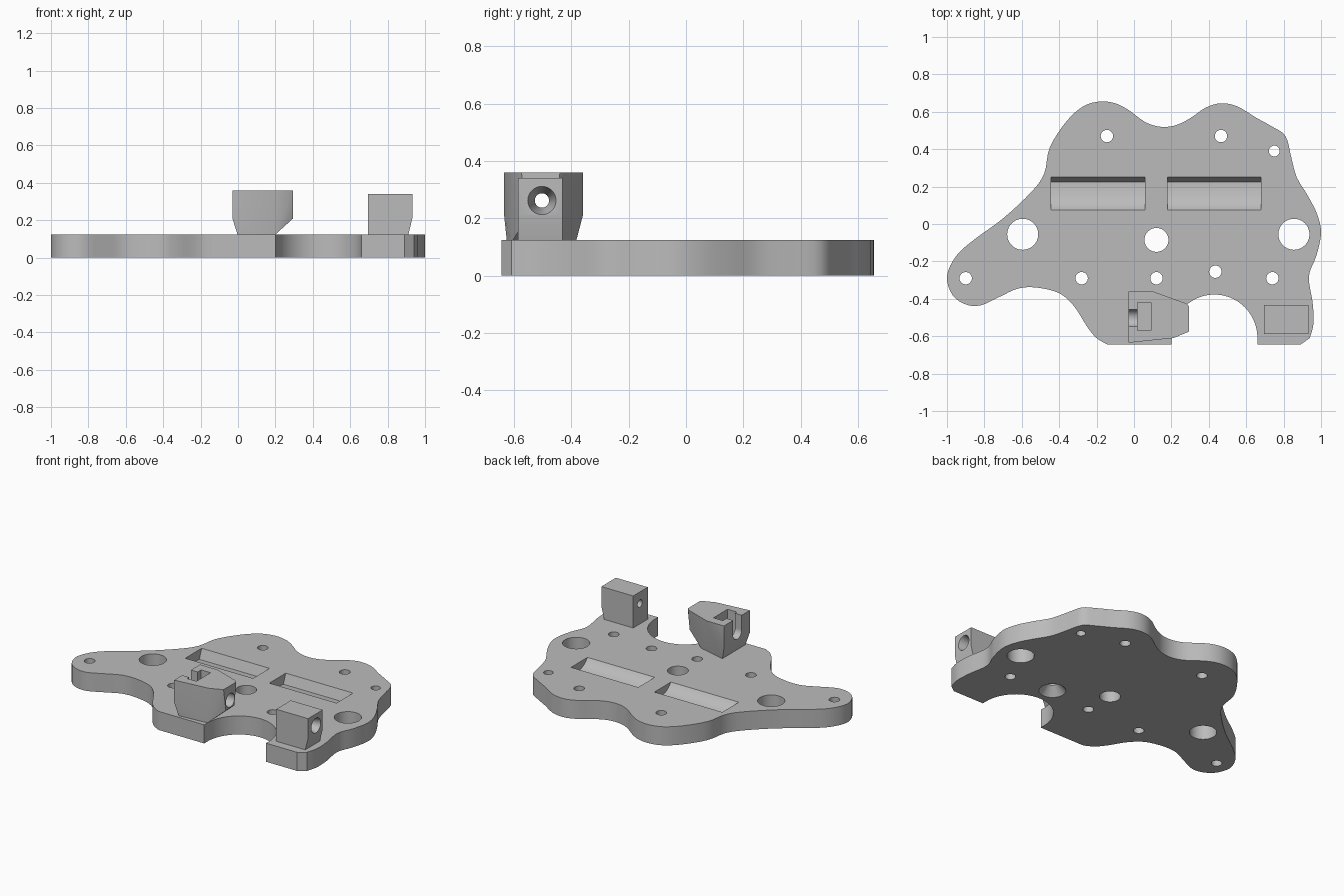
import bpy, bmesh, math
from mathutils import Matrix, Vector

if "Cube" in bpy.data.objects:
    bpy.data.objects.remove(bpy.data.objects["Cube"])

grey = bpy.data.materials.new("plain_grey")
grey.use_nodes = True
grey.diffuse_color = (0.5, 0.5, 0.5, 1)
grey.node_tree.nodes["Principled BSDF"].inputs["Base Color"].default_value = (0.5, 0.5, 0.5, 1)


def finish(bm, name):
    """Turn a bmesh into a linked object with consistent normals."""
    bmesh.ops.recalc_face_normals(bm, faces=bm.faces)
    mesh = bpy.data.meshes.new(name)
    bm.to_mesh(mesh)
    bm.free()
    mesh.materials.append(grey)
    obj = bpy.data.objects.new(name, mesh)
    bpy.context.collection.objects.link(obj)
    return obj


def prism(name, points, depth):
    """Extrude a closed loop of 3D points along a vector."""
    bm = bmesh.new()
    face = bm.faces.new([bm.verts.new(p) for p in points])
    new = bmesh.ops.extrude_face_region(bm, geom=[face])["geom"]
    bmesh.ops.translate(bm, vec=depth, verts=[v for v in new if isinstance(v, bmesh.types.BMVert)])
    return finish(bm, name)


def box(low, high):
    (a, b, c), (d, e, f) = low, high
    return prism("cutter", [(a, b, c), (d, b, c), (d, e, c), (a, e, c)], (0, 0, f - c))


def round_cutter(start, end, r1, r2):
    """Cylinder or cone running between two points."""
    start, end = Vector(start), Vector(end)
    axis = end - start
    bm = bmesh.new()
    turn = axis.to_track_quat("Z", "Y").to_matrix().to_4x4()
    bmesh.ops.create_cone(bm, cap_ends=True, segments=40, radius1=r1, radius2=r2,
                          depth=axis.length, matrix=Matrix.Translation((start + end) / 2) @ turn)
    return finish(bm, "cutter")


def cut(obj, cutters):
    """Subtract each cutter in turn and discard it."""
    bpy.context.view_layer.objects.active = obj
    for c in cutters:
        c.hide_render = True
        mod = obj.modifiers.new("cut", "BOOLEAN")
        mod.operation, mod.solver, mod.object = "DIFFERENCE", "EXACT", c
        bpy.ops.object.modifier_apply(modifier=mod.name)
        bpy.data.objects.remove(c)


def smooth(obj):
    bpy.ops.object.select_all(action="DESELECT")
    obj.select_set(True)
    bpy.context.view_layer.objects.active = obj
    bpy.ops.object.shade_smooth_by_angle(angle=math.radians(25))


def spline(pts, steps=4):
    """Catmull-Rom curve through the points, ends included."""
    pts = [Vector(p) for p in pts]
    out = []
    for i in range(len(pts) - 1):
        p0, p1, p2 = pts[max(i - 1, 0)], pts[i], pts[i + 1]
        p3 = pts[min(i + 2, len(pts) - 1)]
        for s in range(steps):
            t = s / steps
            out.append((p1 * 2 + (p2 - p0) * t + (p0 * 2 - p1 * 5 + p2 * 4 - p3) * t * t
                        + (p1 * 3 - p0 - p2 * 3 + p3) * t ** 3) / 2)
    return out + [pts[-1]]


# Base plate: flowing outer edge, flat front edges and a round front notch
TOP, FRONT = 0.125, -0.645
edge = [(.94, -.61), (.96, -.53), (.955, -.42), (.935, -.28), (.975, -.17), (1, -.05),
        (.98, .05), (.93, .15), (.87, .25), (.84, .36), (.81, .47), (.74, .52), (.65, .57),
        (.55, .63), (.46, .645), (.38, .62), (.3, .565), (.22, .527), (.14, .52), (.06, .545),
        (-.03, .61), (-.1, .645), (-.18, .655), (-.27, .63), (-.36, .55), (-.45, .41),
        (-.48, .27), (-.55, .17), (-.7, .03), (-.85, -.08), (-.95, -.17), (-1, -.28),
        (-.97, -.38), (-.9, -.43), (-.82, -.435), (-.72, -.39), (-.62, -.345), (-.52, -.34),
        (-.4, -.37), (-.32, -.44), (-.25, -.55), (-.2, -.61), (-.14, FRONT)]
notch = [(0.43 - 0.23 * math.cos(a), -0.61 + 0.233 * math.sin(a))
         for a in (math.pi * i / 28 for i in range(29))]
outline = spline(edge) + [(0.2, FRONT)] + notch + [(0.66, FRONT), (0.89, FRONT)]
plate = prism("base_plate", [(p[0], p[1], 0) for p in outline], (0, 0, TOP))

# Through holes, grouped by radius
holes = {0.083: [(-.595, -.055), (.855, -.055)],
         0.064: [(.12, -.085)],
         0.033: [(-.145, .47), (.465, .47), (-.9, -.29), (-.28, -.29), (.12, -.29),
                 (.74, -.29), (.435, -.255)],
         0.029: [(.75, .39)]}
cutters = [round_cutter((x, y, -.1), (x, y, .3), r, r) for r, spots in holes.items() for x, y in spots]

# Countersink below one hole
cutters.append(round_cutter((.435, -.255, -.02), (.435, -.255, .06), .1, .03))

# Two scooped troughs: curved floor rising to the front, steep wall at the back
scoop = spline([(.075, TOP), (.1, .098), (.135, .078), (.18, .065), (.225, .06)])
scoop = scoop + [Vector((.25, TOP)), Vector((.25, .2)), Vector((.075, .2))]
for x0, x1 in ((-.445, .06), (.18, .68)):
    cutters.append(prism("cutter", [(x0, y, z) for y, z in scoop], (x1 - x0, 0, 0)))
cut(plate, cutters)
smooth(plate)

# Screw block with a tapered bore, foot slightly narrowed on the outer side
BY, BZ = -0.503, 0.262
side = [(.695, .1), (.905, .1), (.932, .21), (.932, .34), (.695, .34)]
block = prism("screw_block", [(x, -.587, z) for x, z in side], (0, .155, 0))
cut(block, [round_cutter((.6, BY, BZ), (1, BY, BZ), .025, .025),
            round_cutter((.82, BY, BZ), (.95, BY, BZ), .02, .054)])
smooth(block)

# Nut holder: faceted body tapering down to a narrower foot
rim = [(-.03, -.36), (.1, -.36), (.28, -.425), (.295, -.44), (.295, -.575), (.21, -.61), (-.03, -.635)]
waist = [(-.03, -.36), (-.03, -.635), (.295, -.46), (.295, -.55)]
foot = [(0, -.385), (0, -.625), (.19, -.61), (.18, -.43)]
bm = bmesh.new()
for ring, z in ((rim, .36), (waist, .21), (foot, .115)):
    for x, y in ring:
        bm.verts.new((x, y, z))
bmesh.ops.convex_hull(bm, input=bm.verts)
bmesh.ops.dissolve_limit(bm, angle_limit=0.02, verts=bm.verts, edges=bm.edges)
holder = finish(bm, "nut_holder")

# Nut pocket, open screw slot and outlet bore
cut(holder, [box((.02, -.57, .185), (.09, -.42, .5)),
             box((-.1, BY - .046, BZ), (.03, BY + .046, .5)),
             round_cutter((-.1, BY, BZ), (.4, BY, BZ), .046, .046)])
smooth(holder)
